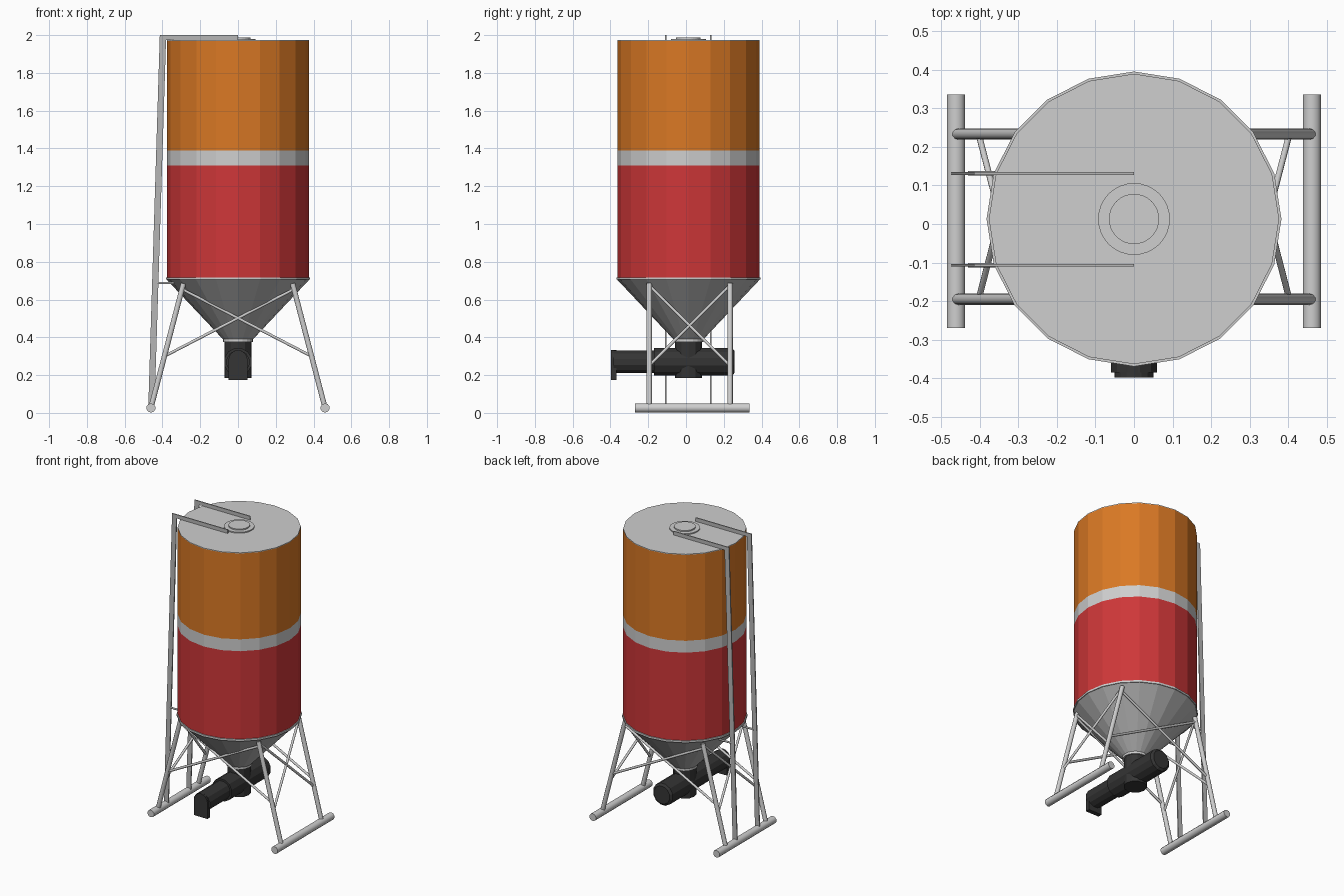
import bpy, bmesh, math
from mathutils import Vector

cube = bpy.data.objects.get("Cube")
if cube:
    bpy.data.objects.remove(cube, do_unlink=True)


def material(name, rgb):
    m = bpy.data.materials.new(name)
    m.use_nodes = True
    m.diffuse_color = (*rgb, 1)
    m.node_tree.nodes["Principled BSDF"].inputs["Base Color"].default_value = (*rgb, 1)
    return m


ORANGE = material("orange paint", (0.70, 0.19, 0.018))
RED = material("red paint", (0.62, 0.038, 0.04))
LIGHT = material("light metal", (0.62, 0.62, 0.62))
GREY = material("grey metal", (0.47, 0.47, 0.47))
BLACK = material("black plastic", (0.035, 0.035, 0.035))

CY = 0.013  # tank axis


def finish(name, bm, mats):
    bmesh.ops.recalc_face_normals(bm, faces=bm.faces)
    mesh = bpy.data.meshes.new(name)
    bm.to_mesh(mesh)
    bm.free()
    for m in mats:
        mesh.materials.append(m)
    ob = bpy.data.objects.new(name, mesh)
    bpy.context.scene.collection.objects.link(ob)
    return ob


def lathe(name, profile, mats, sides=20, centre=(0, CY, 0), axis="Z", pick=None, turn=0):
    """Capped solid of revolution from (radius, height) points; pick gives a slot per band."""
    bm = bmesh.new()
    rings = []
    for r, h in profile:
        ring = []
        for i in range(sides):
            a = math.tau * i / sides + turn
            u, v = r * math.cos(a), r * math.sin(a)
            p = (u, v, h) if axis == "Z" else (u, h, v)
            ring.append(bm.verts.new(Vector(p) + Vector(centre)))
        rings.append(ring)
    for k, (lo, hi) in enumerate(zip(rings, rings[1:])):
        for i in range(sides):
            j = (i + 1) % sides
            f = bm.faces.new((lo[i], lo[j], hi[j], hi[i]))
            f.material_index = pick[k] if pick else 0
    for ring, k in ((rings[0], 0), (rings[-1], -1)):
        bm.faces.new(ring).material_index = pick[k] if pick else 0
    return finish(name, bm, mats)


def tube(name, a, b, radius, mat=LIGHT, sides=10):
    a, b = Vector(a), Vector(b)
    bm = bmesh.new()
    bmesh.ops.create_cone(bm, cap_ends=True, segments=sides, radius1=radius,
                          radius2=radius, depth=(b - a).length)
    turn = Vector((0, 0, 1)).rotation_difference(b - a).to_matrix()
    bmesh.ops.rotate(bm, verts=bm.verts, matrix=turn)
    bmesh.ops.translate(bm, verts=bm.verts, vec=(a + b) / 2)
    ob = finish(name, bm, [mat])
    bpy.ops.object.select_all(action="DESELECT")
    ob.select_set(True)
    bpy.context.view_layer.objects.active = ob
    bpy.ops.object.shade_smooth_by_angle(angle=math.radians(40))
    return ob


def plate(name, outline, y, thick, mat):
    """Outline in x and z, extruded along y."""
    bm = bmesh.new()
    face = bm.faces.new([bm.verts.new((x, y - thick / 2, z)) for x, z in outline])
    out = bmesh.ops.extrude_face_region(bm, geom=[face])["geom"]
    bmesh.ops.translate(bm, vec=(0, thick, 0),
                        verts=[v for v in out if isinstance(v, bmesh.types.BMVert)])
    return finish(name, bm, [mat])


# Tank: painted bands, roof, bottom rim and hopper
lathe("tank_body", [(0.376, 0.71), (0.376, 1.31), (0.376, 1.39), (0.376, 1.968)],
      [RED, LIGHT, ORANGE], pick=[0, 1, 2])
lathe("roof", [(0.376, 1.968), (0.376, 1.973)], [LIGHT])
lathe("bottom_rim", [(0.382, 0.705), (0.382, 0.718)], [LIGHT])
lathe("hopper", [(0.075, 0.385), (0.378, 0.706)], [GREY])
lathe("hopper_collar", [(0.08, 0.375), (0.08, 0.392)], [LIGHT])

# Roof hatch
lathe("hatch_flange", [(0.093, 1.97), (0.093, 1.98)], [LIGHT], sides=32)
lathe("hatch_lid", [(0.065, 1.978), (0.065, 1.988)], [LIGHT], sides=32)

# Unloading auger under the hopper
lathe("auger_inlet", [(0.072, 0.185), (0.072, 0.377)], [BLACK], sides=12)
lathe("auger_housing", [(0.075, -0.17), (0.075, 0.245), (0.06, 0.257)], [BLACK],
      sides=12, centre=(0, 0, 0.27), axis="Y", turn=math.pi / 12)
lathe("auger_tube", [(0.062, -0.385), (0.062, -0.16)], [BLACK],
      sides=12, centre=(0, 0, 0.27), axis="Y", turn=math.pi / 12)
arch = [(0.05 * math.cos(t), 0.282 + 0.05 * math.sin(t))
        for t in (math.pi * i / 8 for i in range(9))]
plate("auger_spout", [(0.05, 0.175)] + arch + [(-0.05, 0.175)], -0.382, 0.03, BLACK)

# Support frame
FRONT, BACK = -0.195, 0.233


def on_leg(side, y, z):
    return (side * (0.46 - 0.17 * (z - 0.03) / 0.65), y, z)


for side, label in ((1, "left"), (-1, "right")):
    tube(f"{label}_foot", (side * 0.461, -0.27, 0.026), (side * 0.461, 0.335, 0.026), 0.0245)
    for y, end in ((FRONT, "front"), (BACK, "back")):
        tube(f"{end}_{label}_leg", on_leg(side, y, 0.03), on_leg(side, y, 0.685), 0.0145)
        tube(f"{end}_brace_{label}", on_leg(side, y, 0.30), on_leg(-side, y, 0.655), 0.008)
        other = BACK if y == FRONT else FRONT
        tube(f"{label}_brace_{end}", on_leg(side, y, 0.25), on_leg(side, other, 0.675), 0.008)

# Ladder rails with roof arms and ties to the rim
for y, end in ((-0.107, "front"), (0.131, "back")):
    plate(f"{end}_rail", [(-0.475, 0.03), (-0.442, 0.03), (-0.381, 1.975),
                          (0, 1.975), (0, 2.0), (-0.414, 2.0)], y, 0.007, GREY)
    tube(f"{end}_rail_tie", (-0.43, y, 0.687), (-0.34, y, 0.687), 0.006, GREY)
